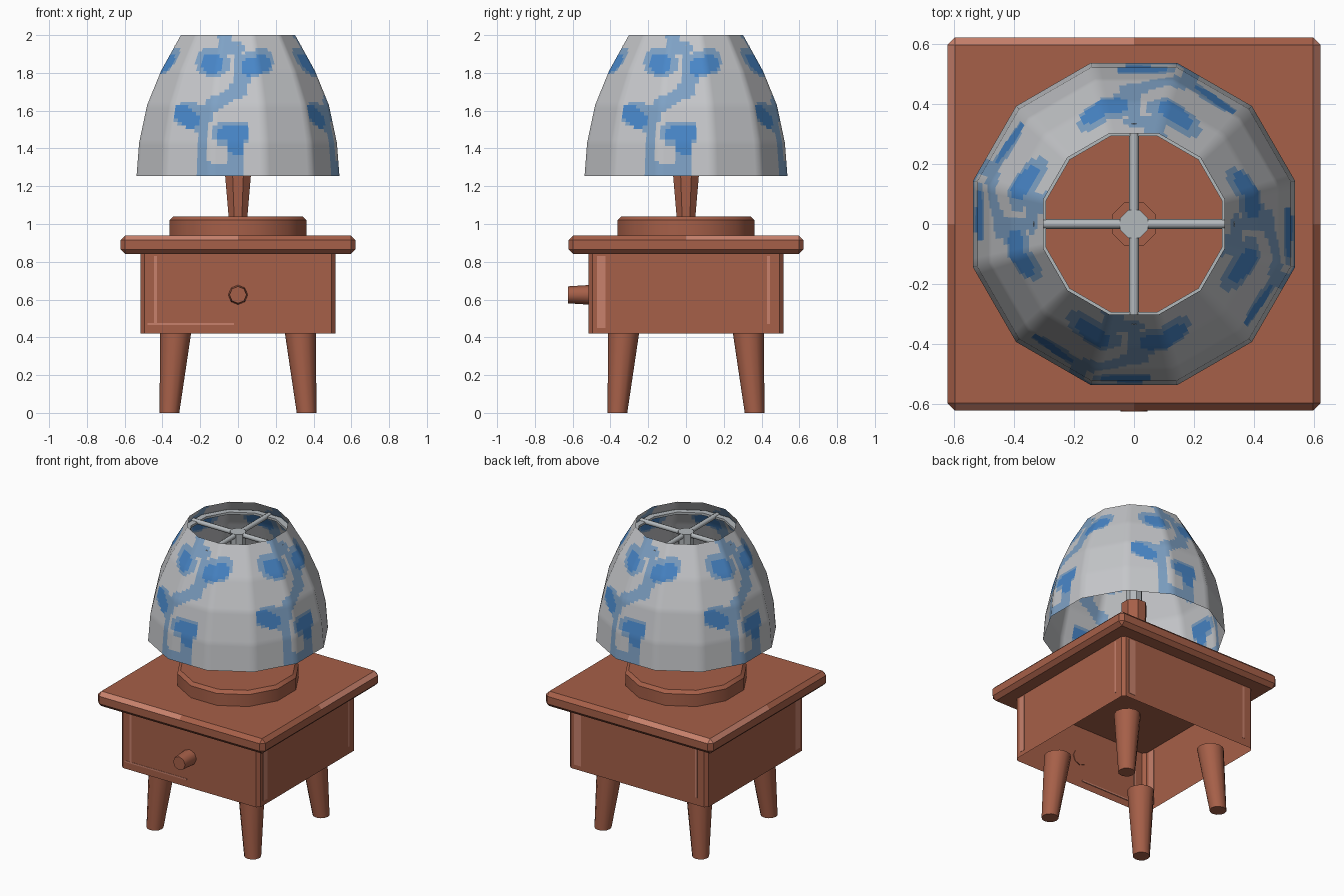
import bpy, bmesh, math
from mathutils import Vector

if "Cube" in bpy.data.objects:
    bpy.data.objects.remove(bpy.data.objects["Cube"])


def mat(name, r, g, b):
    m = bpy.data.materials.new(name)
    m.diffuse_color = (r, g, b, 1)
    m.use_nodes = True
    m.node_tree.nodes["Principled BSDF"].inputs["Base Color"].default_value = m.diffuse_color
    return m


WOOD = mat("brown wood", .38, .115, .065)
WORN = mat("worn wood edge", .58, .22, .15)
FABRIC = mat("grey shade", .56, .57, .59)
PALE = mat("pale blue", .21, .36, .56)
BLUE = mat("strong blue", .065, .24, .58)
METAL = mat("grey metal", .45, .48, .50)


def finish(name, bm, mats, angle=None):
    me = bpy.data.meshes.new(name)
    bm.to_mesh(me)
    bm.free()
    ob = bpy.data.objects.new(name, me)
    bpy.context.collection.objects.link(ob)
    for m in mats:
        me.materials.append(m)
    if angle:
        bpy.ops.object.select_all(action='DESELECT')
        ob.select_set(True)
        bpy.context.view_layer.objects.active = ob
        bpy.ops.object.shade_smooth_by_angle(angle=math.radians(angle))
    return ob


def box_bm(lo, hi):
    bm = bmesh.new()
    bmesh.ops.create_cube(bm, size=1)
    for v in bm.verts:
        v.co = [lo[i] + (v.co[i] + .5) * (hi[i] - lo[i]) for i in range(3)]
    return bm


def lathe(name, profile, n, m, caps=True, closed=False, angle=40):
    """Turn (radius, z) points around z, with a flat side facing each axis."""
    bm = bmesh.new()
    rings = []
    for r, z in profile:
        rings.append([bm.verts.new((r * math.cos((i + .5) * math.tau / n),
                                    r * math.sin((i + .5) * math.tau / n), z)) for i in range(n)])
    pairs = list(zip(rings, rings[1:]))
    if closed:
        pairs.append((rings[-1], rings[0]))
    for a, b in pairs:
        for i in range(n):
            j = (i + 1) % n
            bm.faces.new((a[i], a[j], b[j], b[i]))
    if caps and not closed:
        bm.faces.new(rings[0][::-1])
        bm.faces.new(rings[-1])
    bmesh.ops.recalc_face_normals(bm, faces=bm.faces)
    return finish(name, bm, [m], angle)


def rod(name, p, q, r1, r2, n, m):
    p, q = Vector(p), Vector(q)
    bm = bmesh.new()
    bmesh.ops.create_cone(bm, cap_ends=True, segments=n, radius1=r1, radius2=r2, depth=(q - p).length)
    rot = (q - p).to_track_quat('Z', 'Y')
    for v in bm.verts:
        v.co = rot @ v.co + (p + q) / 2
    return finish(name, bm, [m], 50)


# tapered legs with upright outer sides
for side, sx in (("left", -1), ("right", 1)):
    for end, sy in (("front", -1), ("back", 1)):
        bm = bmesh.new()
        bmesh.ops.create_cone(bm, cap_ends=True, segments=12, radius1=.052, radius2=.083, depth=.43)
        for v in bm.verts:
            c = .33 if v.co.z > 0 else .363
            v.co += Vector((sx * c, sy * c, .215))
        finish(f"{end}_{side}_leg", bm, [WOOD], 50)

# cabinet walls, open underneath
bm = box_bm((-.515, -.515, .42), (.515, .515, .845))
bmesh.ops.delete(bm, geom=[f for f in bm.faces if abs(f.normal.z) > .5], context='FACES_ONLY')
upright = [e for e in bm.edges if abs(e.verts[0].co.z - e.verts[1].co.z) > .1]
bmesh.ops.bevel(bm, geom=upright, offset=.02, segments=1, affect='EDGES')
finish("cabinet", bm, [WOOD])

# table top, half of each upper bevel is worn
bm = box_bm((-.622, -.622, .84), (.622, .622, .94))
bmesh.ops.bevel(bm, geom=bm.edges[:], offset=.025, segments=1, affect='EDGES')
for axis in ((1, 0, 0), (0, 1, 0)):
    bmesh.ops.bisect_plane(bm, geom=bm.verts[:] + bm.edges[:] + bm.faces[:],
                           plane_co=(0, 0, 0), plane_no=axis)
bm.normal_update()
for f in bm.faces:
    if .3 < f.normal.z < .9:
        c = f.calc_center_median()
        f.material_index = int(c.x < 0 if abs(c.y) > abs(c.x) else c.y > 0)
finish("table_top", bm, [WOOD, WORN])

# worn streaks on the cabinet, as thin plates
D = .517
for i, (lo, hi) in enumerate([
        ((-.445, -D, .47), (-.43, -.51, .83)),
        ((-.48, -D, .465), (-.02, -.51, .475)),
        ((.51, -.47, .45), (D, -.425, .83)),
        ((.42, .51, .45), (.47, D, .83)),
        ((-.445, .51, .47), (-.43, D, .83)),
        ((-D, -.47, .45), (-.51, -.425, .83)),
        ((.51, .43, .47), (D, .445, .83))]):
    finish(f"worn_streak_{i + 1}", box_bm(lo, hi), [WORN])

# drawer knob
rod("drawer_knob", (0, -.51, .625), (0, -.625, .625), .052, .045, 8, WOOD)

# lamp foot, stem and metal pole
lathe("lamp_foot", [(.375, .935), (.375, 1.02), (.355, 1.04)], 12, WOOD)
lathe("lamp_stem", [(.053, 1.03), (.075, 1.27), (.08, 1.47)], 8, WOOD)
lathe("lamp_pole", [(.05, 1.46), (.05, 1.945)], 8, METAL)

# spokes and ring holding the shade
rod("spoke_across", (-.335, 0, 1.93), (.335, 0, 1.93), .016, .016, 8, METAL)
rod("spoke_along", (0, -.335, 1.93), (0, .335, 1.93), .016, .016, 8, METAL)
lathe("shade_ring", [(.303, 1.92), (.343, 1.92), (.343, 1.935), (.303, 1.935)], 12, METAL, closed=True)

# painted pattern: strokes (x1, z1, x2, z2, radius) seen from the front
BLUE_STROKES = [(-.15, 1.85, -.125, 1.85, .05), (.06, 1.83, .13, 1.85, .045),
                (-.29, 1.59, -.25, 1.55, .045), (-.08, 1.48, .03, 1.48, .035),
                (-.02, 1.45, -.01, 1.41, .045)]
PALE_STROKES = [(-.07, 2.0, -.07, 1.93, .035), (-.15, 1.86, -.12, 1.85, .075),
                (-.07, 1.94, .0, 1.93, .03), (.0, 1.93, .0, 1.85, .025),
                (.06, 1.84, .12, 1.86, .07), (.03, 1.8, .0, 1.7, .045),
                (.0, 1.7, -.14, 1.63, .035), (-.28, 1.58, -.2, 1.57, .065),
                (-.15, 1.64, -.2, 1.5, .03), (-.19, 1.5, -.19, 1.28, .03),
                (-.19, 1.29, -.04, 1.28, .04), (-.07, 1.48, .0, 1.48, .065),
                (-.02, 1.45, -.01, 1.3, .05)]


def painted(strokes, x, z):
    p = Vector((x, z))
    for x1, z1, x2, z2, r in strokes:
        a, d = Vector((x1, z1)), Vector((x2 - x1, z2 - z1))
        t = min(1, max(0, (p - a).dot(d) / d.length_squared))
        if (p - a - d * t).length < r:
            return True
    return False


# twelve-sided domed shade, finely divided so the pattern follows its faces
PROFILE = [(.556, 1.255), (.542, 1.43), (.498, 1.63), (.422, 1.81), (.313, 2.0)]
COLS, ROWS = 10, 11
bm = bmesh.new()
rings = []
for k in range((len(PROFILE) - 1) * ROWS + 1):
    s = min(k // ROWS, len(PROFILE) - 2)
    a, b = Vector(PROFILE[s]), Vector(PROFILE[s + 1])
    r, z = a.lerp(b, k / ROWS - s)
    corner = [Vector((r * math.cos((i + .5) * math.tau / 12),
                      r * math.sin((i + .5) * math.tau / 12), z)) for i in range(13)]
    rings.append([bm.verts.new(corner[i].lerp(corner[i + 1], c / COLS))
                  for i in range(12) for c in range(COLS)])
for lower, upper in zip(rings, rings[1:]):
    for i in range(12 * COLS):
        j = (i + 1) % (12 * COLS)
        f = bm.faces.new((lower[i], lower[j], upper[j], upper[i]))
        c = f.calc_center_median()
        # fold each quarter turn onto the front
        ang = math.atan2(c.x, -c.y)
        ang -= round(ang / (math.pi / 2)) * math.pi / 2
        x = math.hypot(c.x, c.y) * math.sin(ang)
        f.material_index = 2 if painted(BLUE_STROKES, x, c.z) else int(painted(PALE_STROKES, x, c.z))
finish("lamp_shade", bm, [FABRIC, PALE, BLUE], 40)
